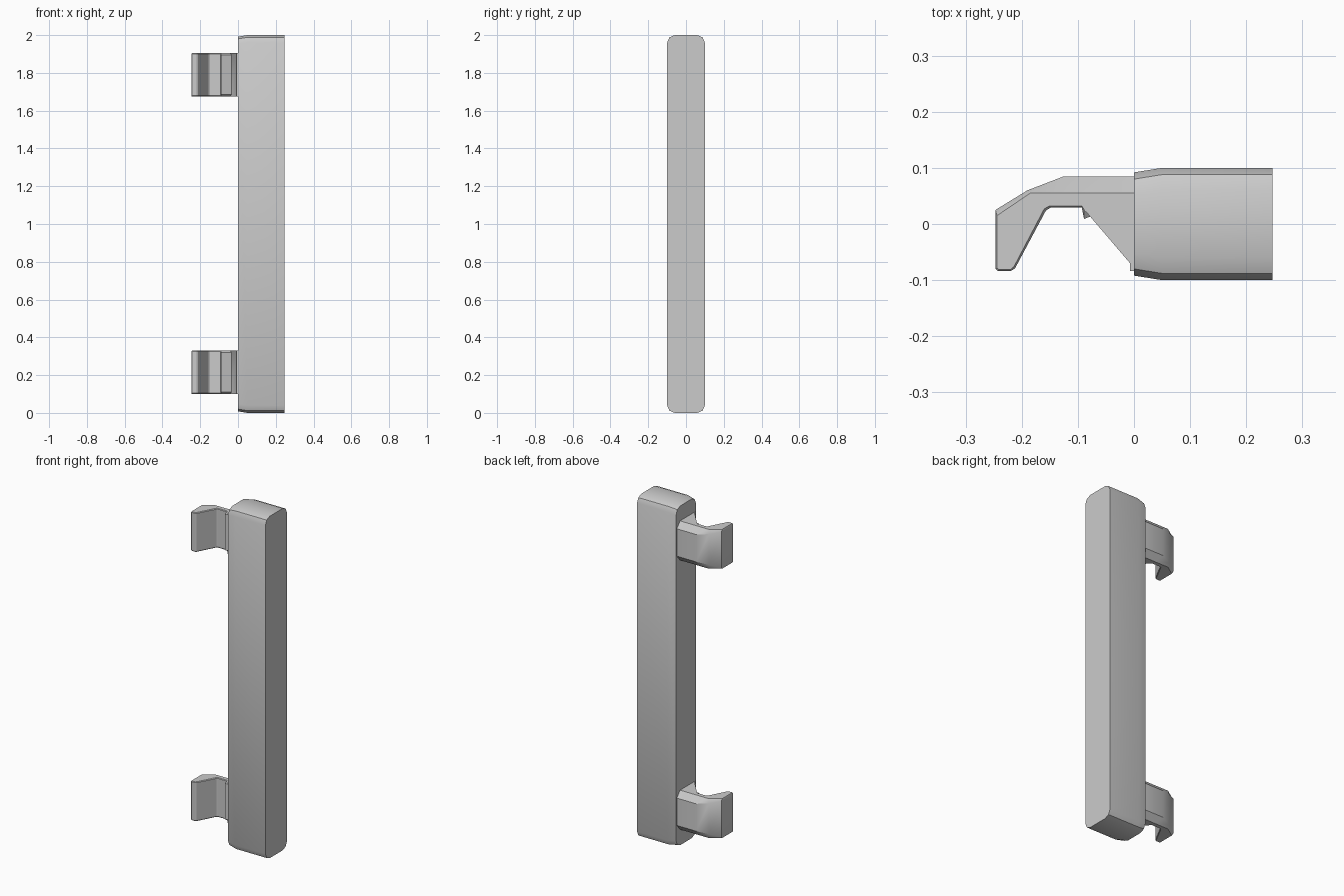
import bpy, bmesh, math

cube = bpy.data.objects.get("Cube")
if cube:
    bpy.data.objects.remove(cube)

GREY = (0.6, 0.6, 0.6, 1)
mat = bpy.data.materials.new("plain grey")
mat.use_nodes = True
mat.diffuse_color = GREY
mat.node_tree.nodes["Principled BSDF"].inputs["Base Color"].default_value = GREY


def loft(name, rings):
    """Skin a row of matching closed rings and cap both ends."""
    bm = bmesh.new()
    rows = [[bm.verts.new(p) for p in ring] for ring in rings]
    n = len(rows[0])
    for a, b in zip(rows, rows[1:]):
        for i in range(n):
            j = (i + 1) % n
            bm.faces.new((a[i], a[j], b[j], b[i]))
    caps = [bm.faces.new(rows[0]), bm.faces.new(rows[-1])]
    bmesh.ops.triangulate(bm, faces=caps)
    bmesh.ops.recalc_face_normals(bm, faces=bm.faces)
    mesh = bpy.data.meshes.new(name)
    bm.to_mesh(mesh)
    bm.free()
    mesh.materials.append(mat)
    obj = bpy.data.objects.new(name, mesh)
    bpy.context.collection.objects.link(obj)
    bpy.ops.object.select_all(action='DESELECT')
    obj.select_set(True)
    bpy.context.view_layer.objects.active = obj
    bpy.ops.object.shade_smooth_by_angle(angle=math.radians(28))
    return obj


# Handle bar: rounded-corner outline, slightly tapered at the clip side
def bar_ring(x, inset):
    corner = [(0.1, 0.96), (0.088, 0.988), (0.06, 1.0)]
    quarter = [(y - inset, z - inset) for y, z in corner]
    upper = quarter + [(-y, z) for y, z in reversed(quarter)]
    outline = upper + [(-y, -z) for y, z in upper]
    return [(x, y, z + 1) for y, z in outline]


loft("handle_bar", [bar_ring(0, 0.008), bar_ring(0.05, 0), bar_ring(0.247, 0)])

# Clip outline: x, y at full width, x, y at the cap, depth of the chamfer
CLIP = [
    (0.01, 0.085, 0.01, 0.055, 0.035),
    (-0.125, 0.085, -0.095, 0.055, 0.035),
    (-0.19, 0.06, -0.185, 0.055, 0.025),
    (-0.247, 0.025, -0.244, 0.015, 0.01),
    (-0.247, -0.08, -0.244, -0.078, 0.004),
    (-0.243, -0.084, -0.241, -0.081, 0.004),
    (-0.22, -0.084, -0.22, -0.081, 0.004),
    (-0.212, -0.079, -0.214, -0.076, 0.004),
    (-0.157, 0.024, -0.160, 0.027, 0.004),
    (-0.149, 0.029, -0.151, 0.032, 0.004),
    (-0.093, 0.029, -0.093, 0.032, 0.004),
    (-0.089, 0.009, -0.089, 0.026, 0.01),
    (-0.034, 0.030, -0.043, 0.042, 0.01),
    (-0.007, -0.07, -0.007, -0.07, 0.004),
    (-0.007, -0.084, -0.007, -0.084, 0.004),
    (0.01, -0.084, 0.01, -0.084, 0.004),
]


def clip(name, centre, half=0.115):
    def cap(side):
        return [(cx, cy, centre + side * half) for x, y, cx, cy, d in CLIP]

    def shoulder(side):
        return [(x, y, centre + side * (half - d)) for x, y, cx, cy, d in CLIP]

    return loft(name, [cap(-1), shoulder(-1), shoulder(1), cap(1)])


clip("lower_clip", 0.215)
clip("upper_clip", 1.79)
